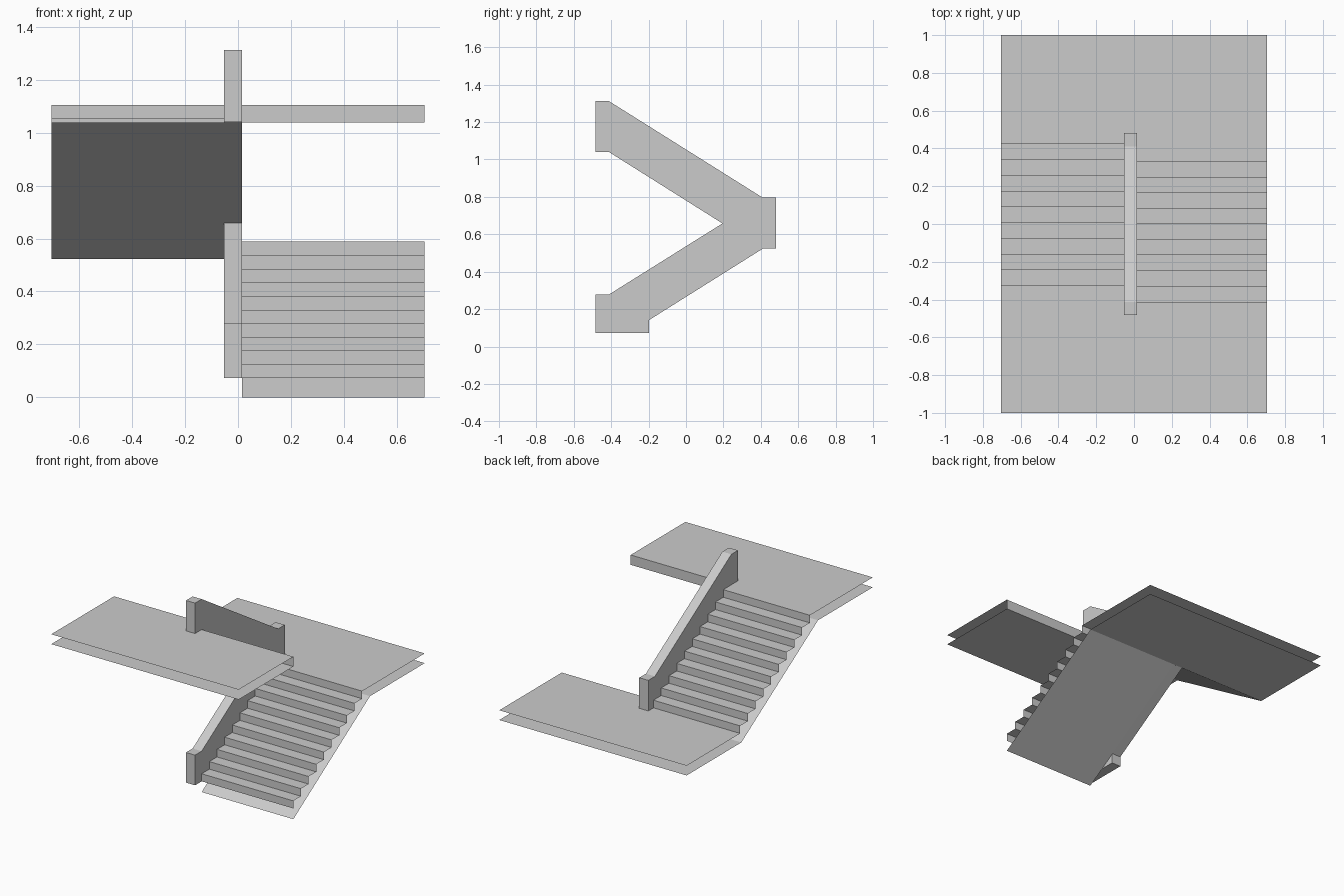
import bpy
import bmesh

cube = bpy.data.objects.get("Cube")
if cube:
    bpy.data.objects.remove(cube, do_unlink=True)

# One plain concrete colour
concrete = bpy.data.materials.new("concrete_grey")
concrete.use_nodes = True
GREY = (0.6, 0.6, 0.6, 1)
concrete.diffuse_color = GREY
concrete.node_tree.nodes["Principled BSDF"].inputs["Base Color"].default_value = GREY

# Shared dimensions
HALF, WALL_L, WALL_R = 0.705, -0.053, 0.015
MID_BOTTOM, MID_TOP = 0.522, 0.588
TOP_BOTTOM, TOP = 1.038, 1.105
STEPS = 10


def finish(name, bm):
    mesh = bpy.data.meshes.new(name)
    bm.to_mesh(mesh)
    bm.free()
    mesh.materials.append(concrete)
    obj = bpy.data.objects.new(name, mesh)
    bpy.context.collection.objects.link(obj)
    return obj


def sheet(name, path, x0, x1):
    """Sweep an open (y, z) path sideways into a thin sheet."""
    bm = bmesh.new()
    rows = [[bm.verts.new((x, y, z)) for x in (x0, x1)] for y, z in path]
    for a, b in zip(rows, rows[1:]):
        bm.faces.new((a[0], a[1], b[1], b[0]))
    return finish(name, bm)


def solid(name, outline, x0, x1):
    """Extrude a closed (y, z) outline sideways into a solid."""
    bm = bmesh.new()
    face = bm.faces.new([bm.verts.new((x0, y, z)) for y, z in outline])
    grown = bmesh.ops.extrude_face_region(bm, geom=[face])["geom"]
    verts = [v for v in grown if isinstance(v, bmesh.types.BMVert)]
    bmesh.ops.translate(bm, verts=verts, vec=(x1 - x0, 0, 0))
    bmesh.ops.recalc_face_normals(bm, faces=bm.faces)
    return finish(name, bm)


def flight(y0, y1, z0, z1):
    """Zigzag path of risers and treads, ending on the last riser's top."""
    run, rise = (y1 - y0) / (STEPS - 1), (z1 - z0) / STEPS
    path = []
    for i in range(STEPS):
        y = y0 + i * run
        path += [(y, z0 + i * rise), (y, z0 + (i + 1) * rise)]
    return path


# Stepped tops, each running on into the landing it reaches
sheet("lower_steps", flight(-0.412, 0.328, 0.073, MID_TOP) + [(1, MID_TOP)],
      WALL_R, HALF)
sheet("upper_steps", flight(0.425, -0.325, MID_TOP, TOP) + [(-1, TOP)],
      -HALF, WALL_R)

# Remaining landing tops; the upper one has a closed edge over the lower flight
sheet("middle_landing_top", [(0.425, MID_TOP), (1, MID_TOP)], -HALF, WALL_R)
sheet("upper_landing_top", [(-1, TOP), (-0.412, TOP), (-0.412, TOP_BOTTOM)],
      WALL_R, HALF)

# Sloping soffits and landing undersides
sheet("lower_soffit", [(-0.412, 0), (0.412, MID_BOTTOM)], WALL_R, HALF)
sheet("upper_soffit", [(0.412, MID_BOTTOM), (-0.412, TOP_BOTTOM)], -HALF, WALL_R)
sheet("middle_landing_underside", [(0.412, MID_BOTTOM), (1, MID_BOTTOM)], -HALF, HALF)
sheet("upper_landing_underside", [(-0.412, TOP_BOTTOM), (-1, TOP_BOTTOM)], -HALF, HALF)

# Central balustrade wall following both flights
solid("balustrade_wall", [
    (-0.483, 1.312), (-0.412, 1.312), (0.41, 0.796), (0.481, 0.796),
    (0.481, 0.524), (0.412, 0.524), (-0.198, 0.141), (-0.198, 0.073),
    (-0.483, 0.073), (-0.483, 0.278), (-0.412, 0.278), (0.195, 0.658),
    (-0.412, 1.04), (-0.483, 1.04)], WALL_L, WALL_R)
